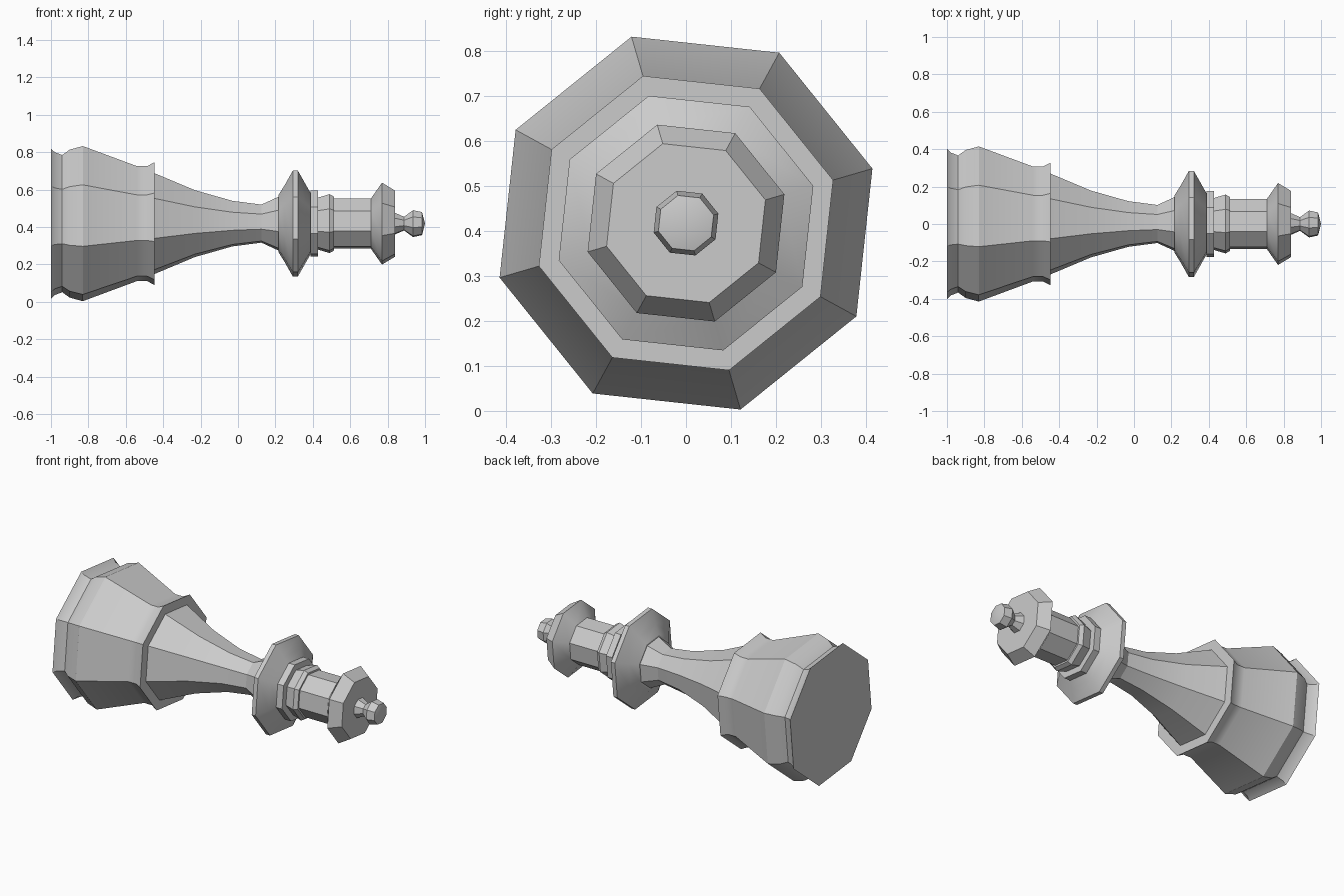
import bpy, bmesh, math

if "Cube" in bpy.data.objects:
    bpy.data.objects.remove(bpy.data.objects["Cube"])

SIDES = 8
AXIS_Z = 0.418
TURN = math.radians(16.3)

grey = bpy.data.materials.new("plain grey")
grey.diffuse_color = (0.6, 0.6, 0.6, 1)
grey.use_nodes = True
grey.node_tree.nodes["Principled BSDF"].inputs["Base Color"].default_value = grey.diffuse_color


def turned_part(name, profile):
    """Eight-sided solid turned about the x axis from (x, radius) points."""
    bm = bmesh.new()
    rings = []
    for x, r in profile:
        if r == 0:
            rings.append([bm.verts.new((x, 0, AXIS_Z))])
            continue
        angles = [TURN + math.tau * i / SIDES for i in range(SIDES)]
        rings.append([bm.verts.new((x, r * math.cos(a), AXIS_Z + r * math.sin(a)))
                      for a in angles])
    for a, b in zip(rings, rings[1:]):
        for i in range(SIDES):
            j = (i + 1) % SIDES
            bm.faces.new((a[i], a[j], b[0]) if len(b) == 1 else (a[i], a[j], b[j], b[i]))
    for ring in (rings[0], rings[-1]):
        if len(ring) > 1:
            bm.faces.new(ring)
    bmesh.ops.recalc_face_normals(bm, faces=bm.faces)
    mesh = bpy.data.meshes.new(name)
    bm.to_mesh(mesh)
    bm.free()
    mesh.materials.append(grey)
    obj = bpy.data.objects.new(name, mesh)
    bpy.context.collection.objects.link(obj)
    bpy.ops.object.select_all(action='DESELECT')
    obj.select_set(True)
    bpy.context.view_layer.objects.active = obj
    bpy.ops.object.shade_smooth_by_angle(angle=math.radians(30))


# Whole piece as one closed lathe profile, foot to tip
foot = [(-1, 0.418), (-0.98, 0.398), (-0.94, 0.382), (-0.94, 0.382), (-0.9, 0.412),
        (-0.83, 0.432), (-0.54, 0.32), (-0.487, 0.32), (-0.447, 0.341)]
foot = [p for i, p in enumerate(foot) if i == 0 or p != foot[i - 1]]
stem = [(-0.447, 0.281), (-0.23, 0.186), (-0.03, 0.127), (0.125, 0.106), (0.217, 0.15)]
collar = [(0.217, 0.16), (0.25, 0.215), (0.293, 0.295), (0.32, 0.295), (0.36, 0.222),
          (0.387, 0.172)]
neck = [(0.387, 0.184), (0.428, 0.184), (0.428, 0.145), (0.49, 0.164), (0.513, 0.15),
        (0.513, 0.139), (0.71, 0.139)]
crown = [(0.77, 0.228), (0.84, 0.184)]
finial = [(0.84, 0.06), (0.888, 0.038), (0.936, 0.075), (0.984, 0.064), (1, 0)]

turned_part("turned_piece", foot + stem + collar + neck + crown + finial)
